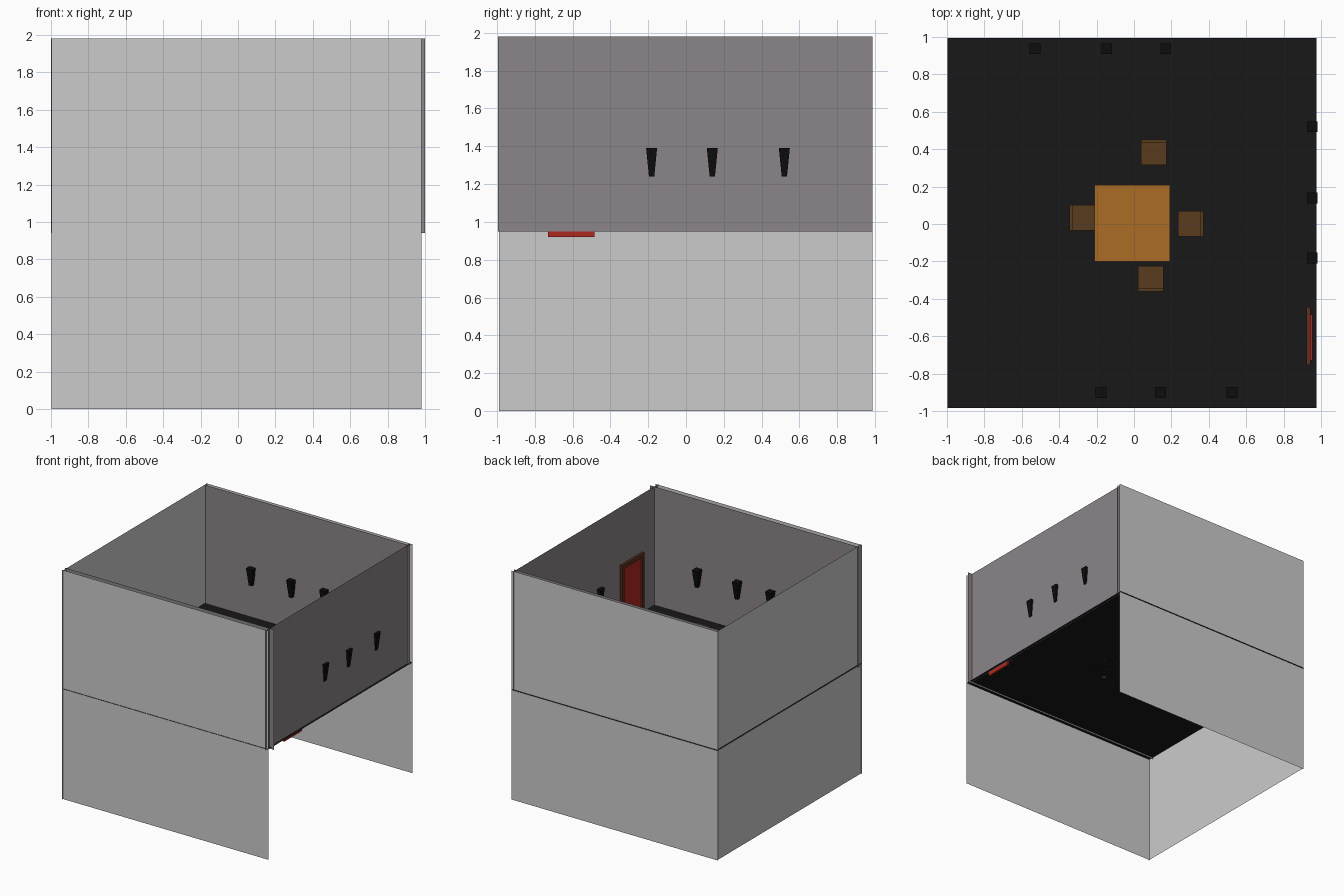
import bpy, bmesh, math
from mathutils import Matrix, Vector

if "Cube" in bpy.data.objects:
    bpy.data.objects.remove(bpy.data.objects["Cube"])


def material(name, rgb):
    m = bpy.data.materials.new(name)
    m.diffuse_color = (*rgb, 1)
    m.use_nodes = True
    m.node_tree.nodes["Principled BSDF"].inputs["Base Color"].default_value = m.diffuse_color
    return m


PURPLE = material("wall_paint", (0.26, 0.235, 0.25))
BLACK = material("floor_black", (0.009, 0.009, 0.009))
IRON = material("lamp_black", (0.004, 0.004, 0.004))
ORANGE = material("table_wood", (0.41, 0.15, 0.02))
BROWN = material("chair_wood", (0.10, 0.045, 0.013))
FRAME = material("frame_wood", (0.11, 0.03, 0.014))
RED = material("door_red", (0.43, 0.022, 0.014))


def finish(name, bm, mat=None):
    me = bpy.data.meshes.new(name)
    bm.to_mesh(me)
    bm.free()
    ob = bpy.data.objects.new(name, me)
    bpy.context.collection.objects.link(ob)
    if mat:
        me.materials.append(mat)
    return ob


def panel(name, corners, mat=None):
    bm = bmesh.new()
    bm.faces.new([bm.verts.new(c) for c in corners])
    return finish(name, bm, mat)


def wall(name, a, b, z0, z1, mat=None):
    """Thin upright sheet from plan point a to plan point b."""
    return panel(name, [(*a, z0), (*b, z0), (*b, z1), (*a, z1)], mat)


def add_box(bm, x0, x1, y0, y1, z0, z1):
    size = Matrix.Diagonal((x1 - x0, y1 - y0, z1 - z0, 1))
    mid = Matrix.Translation(((x0 + x1) / 2, (y0 + y1) / 2, (z0 + z1) / 2))
    bmesh.ops.create_cube(bm, size=1, matrix=mid @ size)


FLOOR, TOP = 0.955, 1.98

# outer shell: open at the right, top and bottom
for level, z0, z1 in (("lower", 0, FLOOR), ("upper", FLOOR, TOP)):
    wall(f"{level}_front_outer_wall", (-0.997, -0.98), (0.98, -0.98), z0, z1)
    wall(f"{level}_back_outer_wall", (0.98, 0.985), (-0.997, 0.985), z0, z1)
    wall(f"{level}_left_outer_wall", (-0.987, 0.987), (-0.987, -0.99), z0, z1)

# painted inner walls
wall("front_inner_wall", (1.0, -0.935), (-1.0, -0.935), 0.94, TOP, PURPLE)
wall("back_inner_wall", (-0.98, 0.955), (0.98, 0.955), 0.95, TOP, PURPLE)
wall("right_inner_wall", (0.958, -0.995), (0.958, 0.987), 0.95, TOP, PURPLE)

# floor sheet
panel("floor", [(-0.997, -0.985, FLOOR), (0.976, -0.985, FLOOR),
                (0.976, 0.995, FLOOR), (-0.997, 0.995, FLOOR)], BLACK)

# tapered square wall lamps
lamps = [(0.953, y) for y in (0.52, 0.139, -0.182)]
lamps += [(x, 0.937) for x in (-0.53, -0.146, 0.17)]
lamps += [(x, -0.9) for x in (-0.176, 0.142, 0.524)]
for i, (x, y) in enumerate(lamps):
    bm = bmesh.new()
    place = Matrix.Translation((x, y, 1.315)) @ Matrix.Rotation(math.pi / 4, 4, 'Z')
    bmesh.ops.create_cone(bm, cap_ends=True, segments=4, radius1=0.014 * math.sqrt(2),
                          radius2=0.029 * math.sqrt(2), depth=0.15, matrix=place)
    finish(f"wall_lamp_{i + 1}", bm, IRON)

# door and its frame on the right wall
bm = bmesh.new()
add_box(bm, 0.923, 0.943, -0.754, -0.722, FLOOR, 1.49)
add_box(bm, 0.923, 0.943, -0.477, -0.445, FLOOR, 1.49)
add_box(bm, 0.923, 0.943, -0.722, -0.477, 1.455, 1.49)
finish("door_frame", bm, FRAME)
bm = bmesh.new()
add_box(bm, 0.938, 0.954, -0.73, -0.485, 0.92, 1.46)
finish("door", bm, RED)

# table
bm = bmesh.new()
add_box(bm, -0.211, 0.193, -0.2, 0.209, 1.145, 1.165)
for x in (-0.19, 0.172):
    for y in (-0.18, 0.188):
        add_box(bm, x - 0.014, x + 0.014, y - 0.014, y + 0.014, FLOOR, 1.145)
finish("table", bm, ORANGE)

# chairs: built with the backrest toward +y, then turned
chairs = {"back": (0.105, 0.383, 0), "front": (0.09, -0.292, 180),
          "right": (0.303, 0.001, -90), "left": (-0.276, 0.034, 90)}
for side, (x, y, angle) in chairs.items():
    bm = bmesh.new()
    add_box(bm, -0.068, 0.068, -0.068, 0.068, 1.08, 1.095)
    add_box(bm, -0.068, 0.068, 0.052, 0.068, 1.095, 1.24)
    for lx in (-0.058, 0.058):
        for ly in (-0.058, 0.058):
            add_box(bm, lx - 0.008, lx + 0.008, ly - 0.008, ly + 0.008, 0.953, 1.08)
    bmesh.ops.transform(bm, verts=bm.verts, matrix=Matrix.Translation((x, y, 0))
                        @ Matrix.Rotation(math.radians(angle), 4, 'Z'))
    finish(f"{side}_chair", bm, BROWN)
